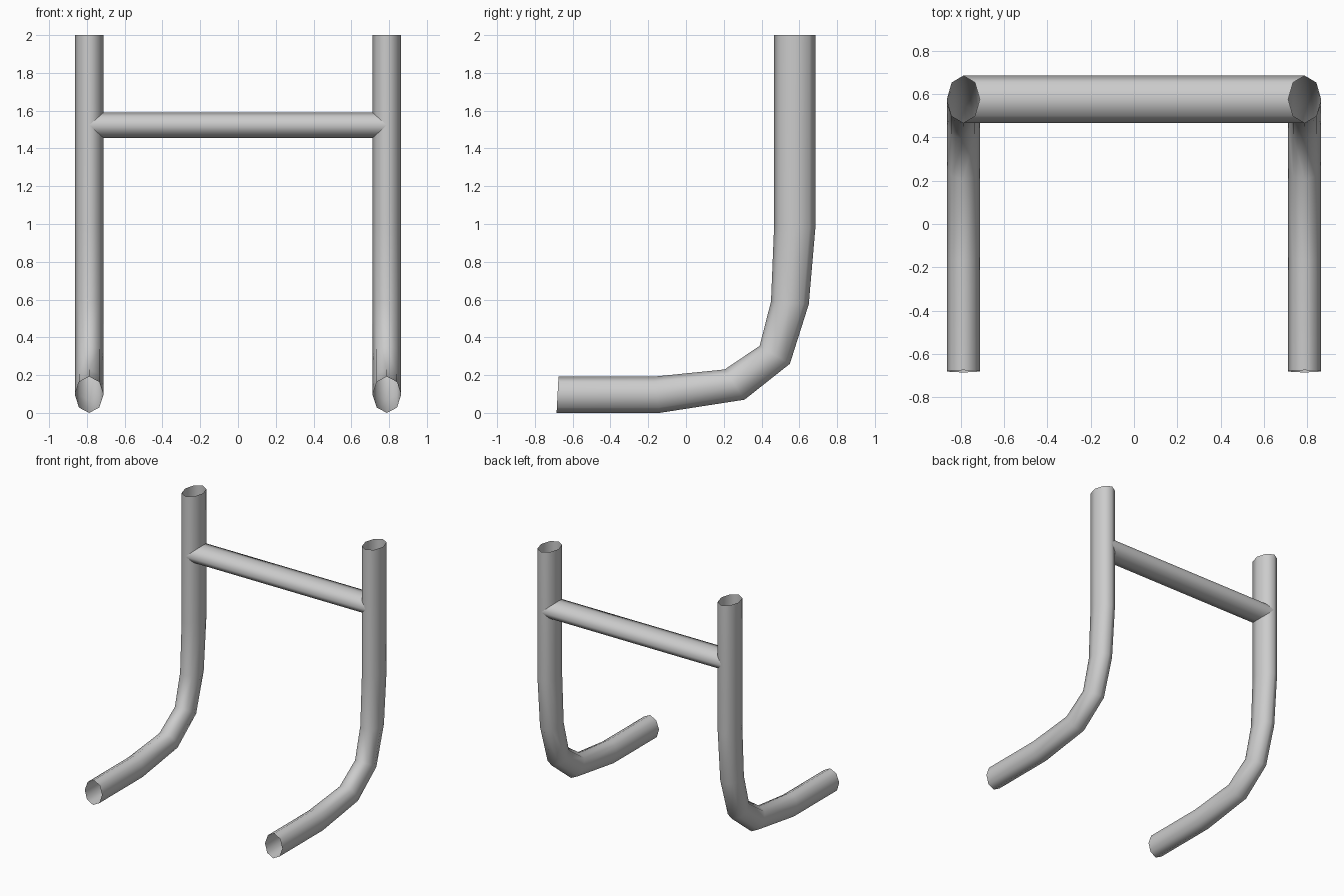
import bpy, bmesh
from math import sin, cos, pi

if "Cube" in bpy.data.objects:
    bpy.data.objects.remove(bpy.data.objects["Cube"])

SIDES = 8


def tube(name, rings):
    """Open smooth tube skinned through a list of equal-sized rings."""
    bm = bmesh.new()
    loops = [[bm.verts.new(p) for p in ring] for ring in rings]
    for a, b in zip(loops, loops[1:]):
        for i in range(SIDES):
            j = (i + 1) % SIDES
            bm.faces.new((a[i], a[j], b[j], b[i]))
    bmesh.ops.recalc_face_normals(bm, faces=bm.faces)
    for f in bm.faces:
        f.smooth = True
    me = bpy.data.meshes.new(name)
    bm.to_mesh(me)
    bm.free()
    ob = bpy.data.objects.new(name, me)
    bpy.context.collection.objects.link(ob)
    return ob


ANGLES = [2 * pi * i / SIDES for i in range(SIDES)]
LEG_X, LEG_R = 0.788, 0.076

# Bent legs: side-view (y, z) of the outer and inner edge at each bend
outer = [(-0.685, 0), (-0.14, 0), (0.31, 0.07), (0.55, 0.26),
         (0.65, 0.575), (0.685, 0.98), (0.685, 2)]
inner = [(-0.675, 0.192), (-0.17, 0.192), (0.205, 0.23), (0.39, 0.355),
         (0.45, 0.59), (0.467, 1.0), (0.467, 2)]


def leg_ring(o, n):
    ring = []
    for t in ANGLES:
        k = (1 + sin(t)) / 2
        ring.append((LEG_X + LEG_R * cos(t),
                     o[0] + (n[0] - o[0]) * k, o[1] + (n[1] - o[1]) * k))
    return ring


legs = tube("bent_legs", [leg_ring(o, n) for o, n in zip(outer, inner)])
legs.modifiers.new("mirror", 'MIRROR')


# Crossbar: flattened tube whose ends wrap around the legs
def bar_ring(side):
    return [(side * (LEG_X - LEG_R * abs(sin(t))),
             0.576 + 0.109 * cos(t), 1.523 + 0.067 * sin(t)) for t in ANGLES]


tube("crossbar", [bar_ring(-1), bar_ring(1)])
